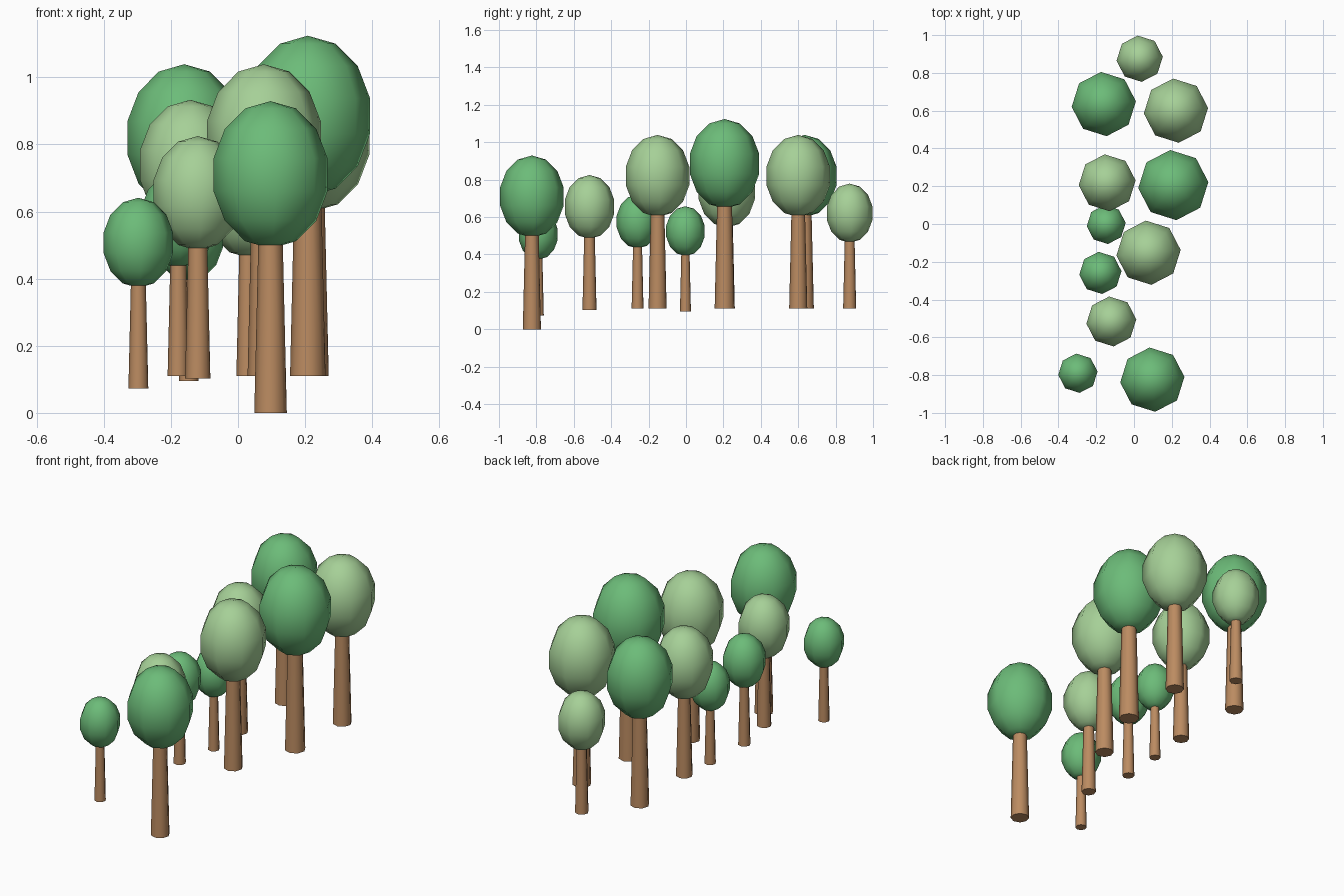
import bpy, math

if "Cube" in bpy.data.objects:
    bpy.data.objects.remove(bpy.data.objects["Cube"])


def material(name, rgb):
    m = bpy.data.materials.new(name)
    m.diffuse_color = (*rgb, 1)
    m.use_nodes = True
    m.node_tree.nodes["Principled BSDF"].inputs["Base Color"].default_value = m.diffuse_color
    return m


BARK = material("bark", (0.50, 0.26, 0.12))
DARK = material("dark_leaf", (0.15, 0.50, 0.19))
LIGHT = material("light_leaf", (0.38, 0.63, 0.31))
TURN = math.radians(5)


def finish(name, mat, angle):
    ob = bpy.context.object
    ob.name = name
    ob.data.materials.append(mat)
    bpy.ops.object.shade_smooth_by_angle(angle=math.radians(angle))


def tree(i, x, y, z, r, leaf):
    # every tree has the same proportions, driven by crown radius r
    h = 3.3 * r
    bpy.ops.mesh.primitive_cone_add(vertices=8, radius1=0.278 * r, radius2=0.20 * r, depth=h,
                                    location=(x, y, z + h / 2), rotation=(0, 0, TURN))
    finish(f"trunk_{i}", BARK, 60)
    # egg-like crown: low-poly sphere stretched upwards
    bpy.ops.mesh.primitive_uv_sphere_add(segments=8, ring_count=7, radius=1,
                                         location=(x, y, z + 4.055 * r), rotation=(0, 0, TURN))
    bpy.context.object.scale = (r, r, 1.255 * r)
    finish(f"crown_{i}", leaf, 60)


# x, y, ground height, crown radius, leaf colour
trees = [
    (0.03, 0.875, 0.11, 0.126, LIGHT),
    (-0.16, 0.635, 0.11, 0.175, DARK),
    (0.222, 0.60, 0.11, 0.175, LIGHT),
    (-0.142, 0.218, 0.11, 0.155, LIGHT),
    (0.208, 0.206, 0.11, 0.191, DARK),
    (-0.147, -0.003, 0.095, 0.106, DARK),
    (0.077, -0.152, 0.11, 0.175, LIGHT),
    (-0.178, -0.259, 0.11, 0.115, DARK),
    (-0.12, -0.516, 0.103, 0.136, LIGHT),
    (-0.297, -0.79, 0.073, 0.107, DARK),
    (0.097, -0.824, 0.0, 0.175, DARK),
]
for i, t in enumerate(trees, 1):
    tree(i, *t)
